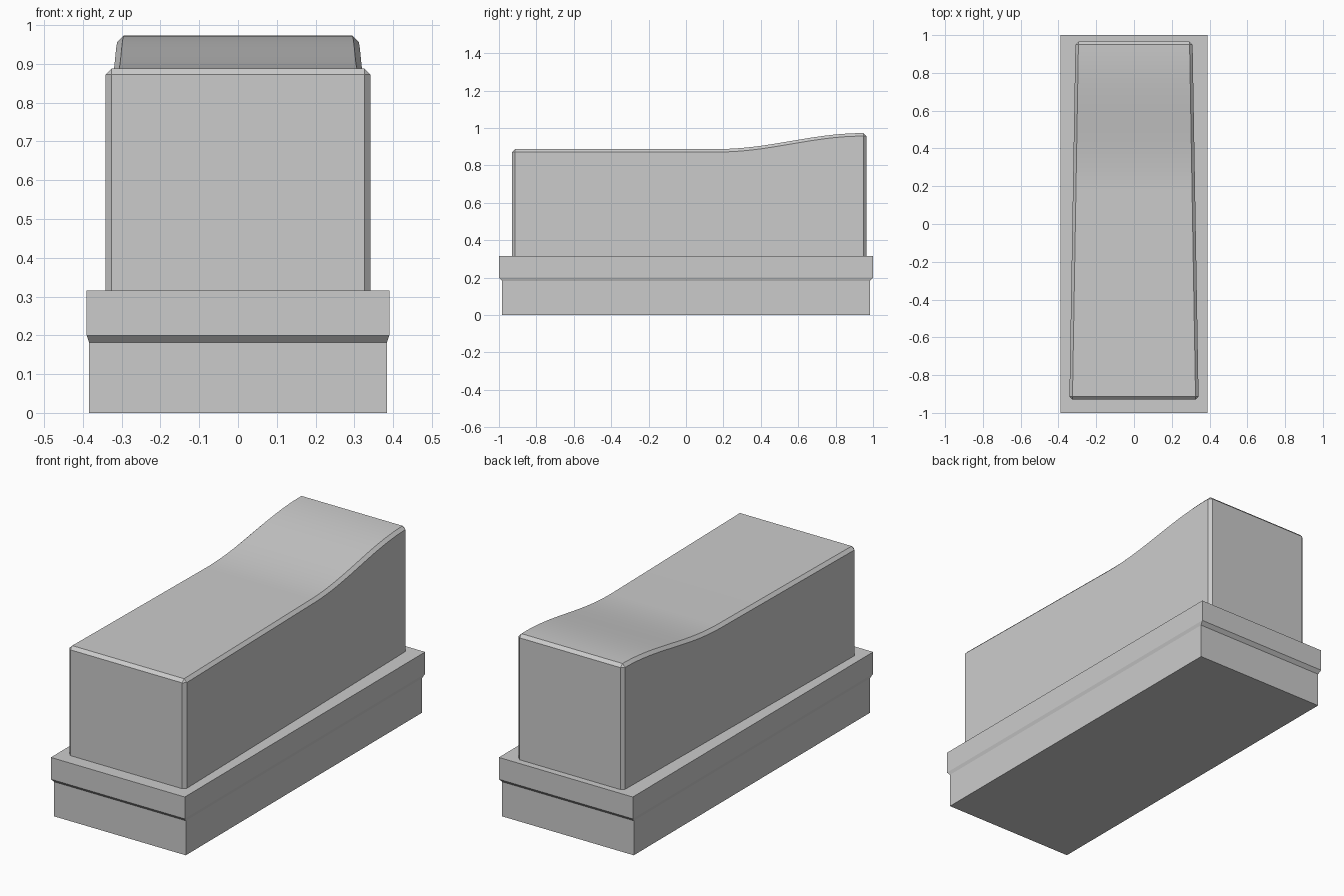
import bpy, bmesh, math

if "Cube" in bpy.data.objects:
    bpy.data.objects.remove(bpy.data.objects["Cube"])

grey = bpy.data.materials.new("light_grey")
grey.diffuse_color = (0.6, 0.6, 0.6, 1)
grey.use_nodes = True
grey.node_tree.nodes["Principled BSDF"].inputs["Base Color"].default_value = grey.diffuse_color


def loft(name, rings):
    """Skin a list of equally sized closed rings and cap both ends."""
    bm = bmesh.new()
    vs = [[bm.verts.new(p) for p in r] for r in rings]
    n = len(rings[0])
    for a, b in zip(vs, vs[1:]):
        for i in range(n):
            j = (i + 1) % n
            bm.faces.new((a[i], a[j], b[j], b[i]))
    bm.faces.new(vs[0])
    bm.faces.new(vs[-1])
    bmesh.ops.remove_doubles(bm, verts=bm.verts, dist=1e-5)
    bmesh.ops.recalc_face_normals(bm, faces=bm.faces)
    me = bpy.data.meshes.new(name)
    bm.to_mesh(me)
    bm.free()
    me.materials.append(grey)
    ob = bpy.data.objects.new(name, me)
    bpy.context.collection.objects.link(ob)
    return ob


# Stepped base: narrow foot, small flare, wider collar
loft("base", [[(-x, -y, z), (x, -y, z), (x, y, z), (-x, y, z)]
              for x, y, z in ((0.384, 0.983, 0), (0.384, 0.983, 0.182),
                              (0.39, 1.0, 0.2), (0.39, 1.0, 0.315))])

# Key body: tapers to the back, top swoops up, all outer edges chamfered
Y0, Y1, C, BOTTOM = -0.93, 0.965, 0.016, 0.31


def half_width(y):
    return 0.342 + (0.31 - 0.342) * (y - Y0) / (Y1 - Y0)


def top(y):
    t = min(max((y - 0.17) / (0.95 - 0.17), 0), 1)
    return 0.888 + 0.085 * (1 - math.cos(math.pi * t)) / 2


def section(y, end=False):
    w, z = half_width(y), top(y)
    wi = w - C
    wo, zi = (wi, z - C) if end else (w, z)
    return [(-wo, y, BOTTOM), (-wo, y, z - C), (-wi, y, zi),
            (wi, y, zi), (wo, y, z - C), (wo, y, BOTTOM)]


ys = [Y0 + C] + [0.17 + (Y1 - C - 0.17) * i / 24 for i in range(25)]
body = loft("key_body", [section(Y0, True)] + [section(y) for y in ys]
            + [section(Y1, True)])
bpy.context.view_layer.objects.active = body
body.select_set(True)
bpy.ops.object.shade_smooth_by_angle(angle=math.radians(20))
